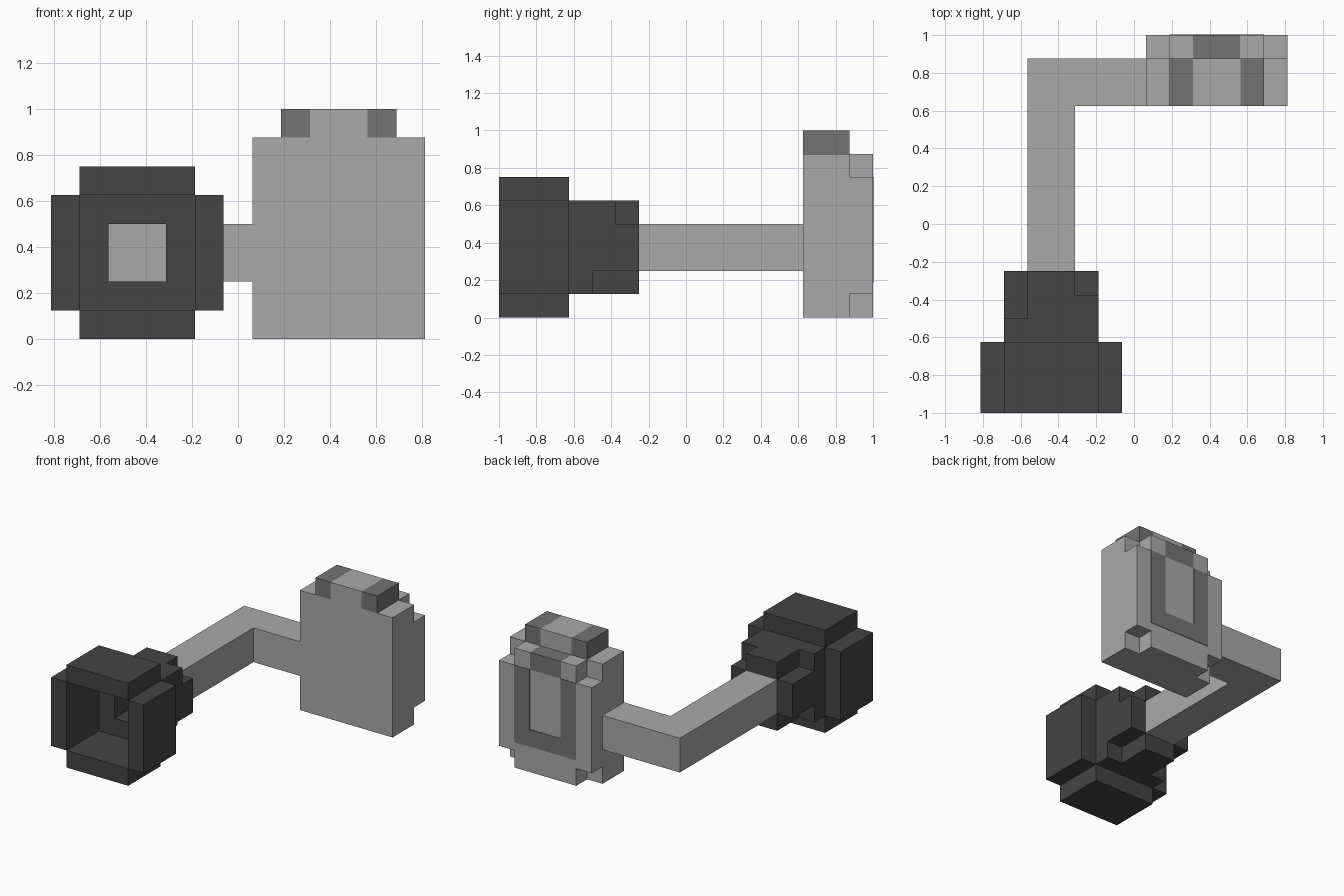
import bpy, bmesh
from mathutils import Vector

cube = bpy.data.objects.get("Cube")
if cube:
    bpy.data.objects.remove(cube, do_unlink=True)

U = 0.125                      # block unit
X0, Y0 = -0.8125, -1.0         # grid origin


def material(name, v):
    m = bpy.data.materials.new(name)
    m.use_nodes = True
    m.diffuse_color = (v, v, v, 1)
    bsdf = m.node_tree.nodes["Principled BSDF"]
    bsdf.inputs["Base Color"].default_value = (v, v, v, 1)
    bsdf.inputs["Roughness"].default_value = 0.8
    return m


LIGHT = material("light grey", 0.40)
MID = material("mid grey", 0.174)
DARK = material("charcoal", 0.058)


def prism(name, mat, profile, lo, hi, axis):
    """Extrude a profile in grid units: (x, z) along y, or (x, y) along z."""
    def place(a, b, c):
        x, y, z = (a, c, b) if axis == "y" else (a, b, c)
        return Vector((X0 + x * U, Y0 + y * U, z * U))
    bm = bmesh.new()
    face = bm.faces.new([bm.verts.new(place(a, b, lo)) for a, b in profile])
    ext = bmesh.ops.extrude_face_region(bm, geom=[face])
    shift = place(0, 0, hi) - place(0, 0, lo)
    bmesh.ops.translate(bm, vec=shift,
                        verts=[v for v in ext["geom"] if isinstance(v, bmesh.types.BMVert)])
    bmesh.ops.recalc_face_normals(bm, faces=bm.faces)
    me = bpy.data.meshes.new(name)
    bm.to_mesh(me)
    bm.free()
    me.materials.append(mat)
    ob = bpy.data.objects.new(name, me)
    bpy.context.collection.objects.link(ob)
    return ob


def box(name, mat, x, y, z):
    rect = [(x[0], z[0]), (x[1], z[0]), (x[1], z[1]), (x[0], z[1])]
    return prism(name, mat, rect, y[0], y[1], "y")


# Open cup: four walls around a hollow
box("cup_top", DARK, (1, 5), (0, 3), (5, 6))
box("cup_bottom", DARK, (1, 5), (0, 3), (0, 1))
box("cup_right", DARK, (0, 1), (0, 3), (1, 5))
box("cup_left", DARK, (5, 6), (0, 3), (1, 5))

# Collar behind the cup: four bars around the arm
box("collar_top", DARK, (2, 4), (3, 6), (4, 5))
box("collar_bottom", DARK, (2, 4), (3, 6), (1, 2))
box("collar_right", DARK, (1, 2), (3, 6), (2, 4))
box("collar_left", DARK, (4, 5), (3, 6), (2, 4))

# Collar corners of uneven length
for name, x, z, end in (("top_right", 1, 4, 4), ("top_left", 4, 4, 5),
                        ("bottom_right", 1, 1, 4), ("bottom_left", 4, 1, 4)):
    box("collar_corner_" + name, DARK, (x, x + 1), (3, end), (z, z + 1))

# Bent arm
prism("arm", LIGHT, [(2, 5), (4, 5), (4, 13), (7, 13), (7, 15), (2, 15)], 2, 4, "z")

# Plate and its stepped backing, open at the dark top block
box("plate", LIGHT, (7, 13), (13, 15), (0, 7))
prism("plate_backing", LIGHT,
      [(8, 0), (12, 0), (12, 1), (13, 1), (13, 6), (12, 6), (12, 7), (11, 7), (11, 6),
       (9, 6), (9, 7), (8, 7), (8, 6), (7, 6), (7, 1), (8, 1)], 15, 16, "y")
box("backing_top_block", MID, (9, 11), (15, 16), (6, 7))

# Raised top with dark ends
box("plate_cap", LIGHT, (9, 11), (13, 15), (7, 8))
for side, x in (("right", 8), ("left", 11)):
    box("cap_end_" + side, MID, (x, x + 1), (13, 15), (7, 8))
    # Dark band down each side of the back
    box("back_band_" + side, MID, (x, x + 1), (16, 16.03), (1.5, 6))
box("back_band_bottom", MID, (9, 11), (16, 16.03), (1.5, 2.5))
